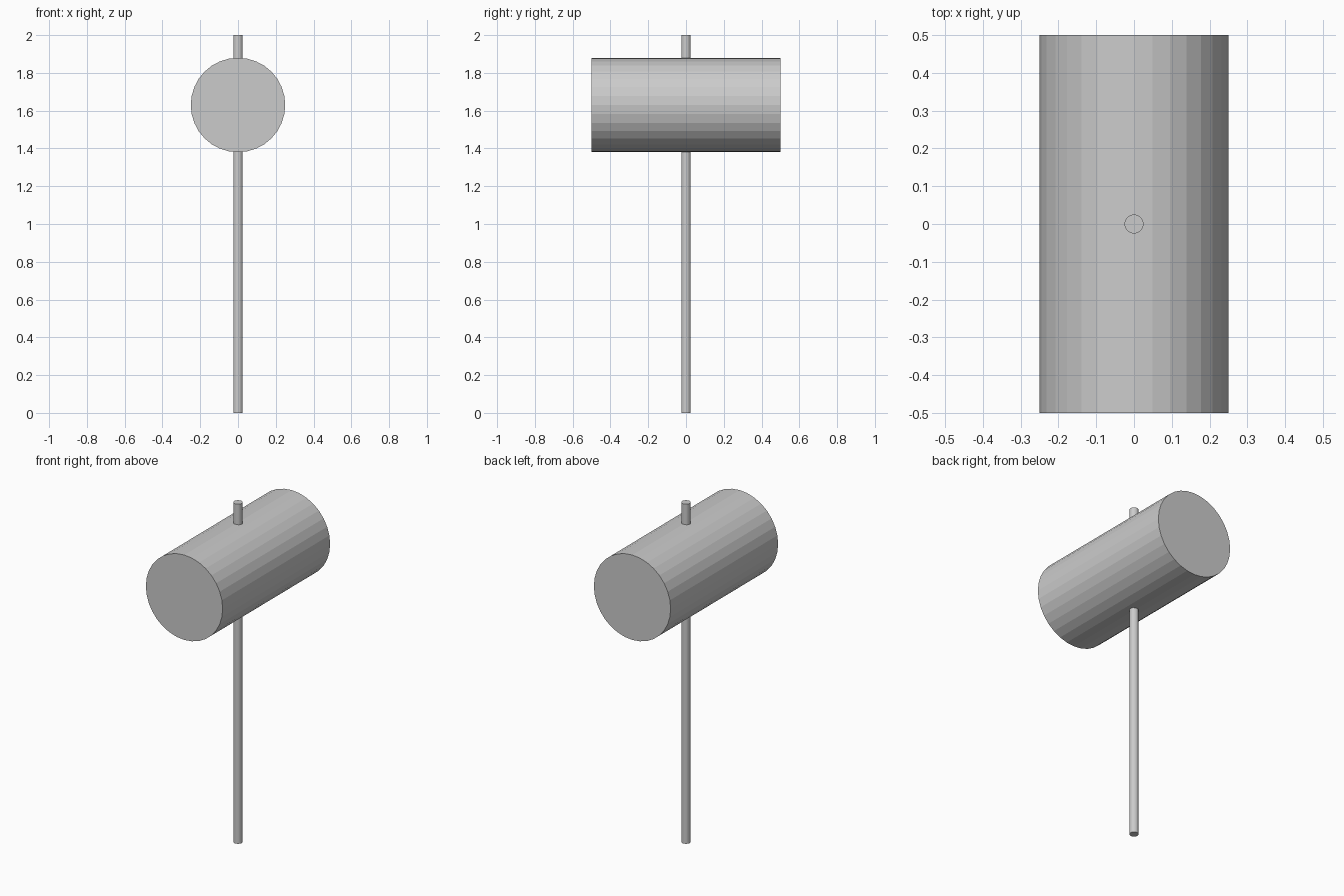
import bpy
import math

if "Cube" in bpy.data.objects:
    bpy.data.objects.remove(bpy.data.objects["Cube"])


def cylinder(name, radius, length, center, rotation=(0, 0, 0)):
    bpy.ops.mesh.primitive_cylinder_add(
        vertices=32, radius=radius, depth=length, location=center, rotation=rotation)
    obj = bpy.context.object
    obj.name = name
    return obj


# Thin upright handle running through the head
cylinder("handle", 0.025, 2.0, (0, 0, 1.0))

# Heavy head lying along y
cylinder("mallet_head", 0.25, 1.0, (0, 0, 1.63), (math.radians(90), 0, 0))
